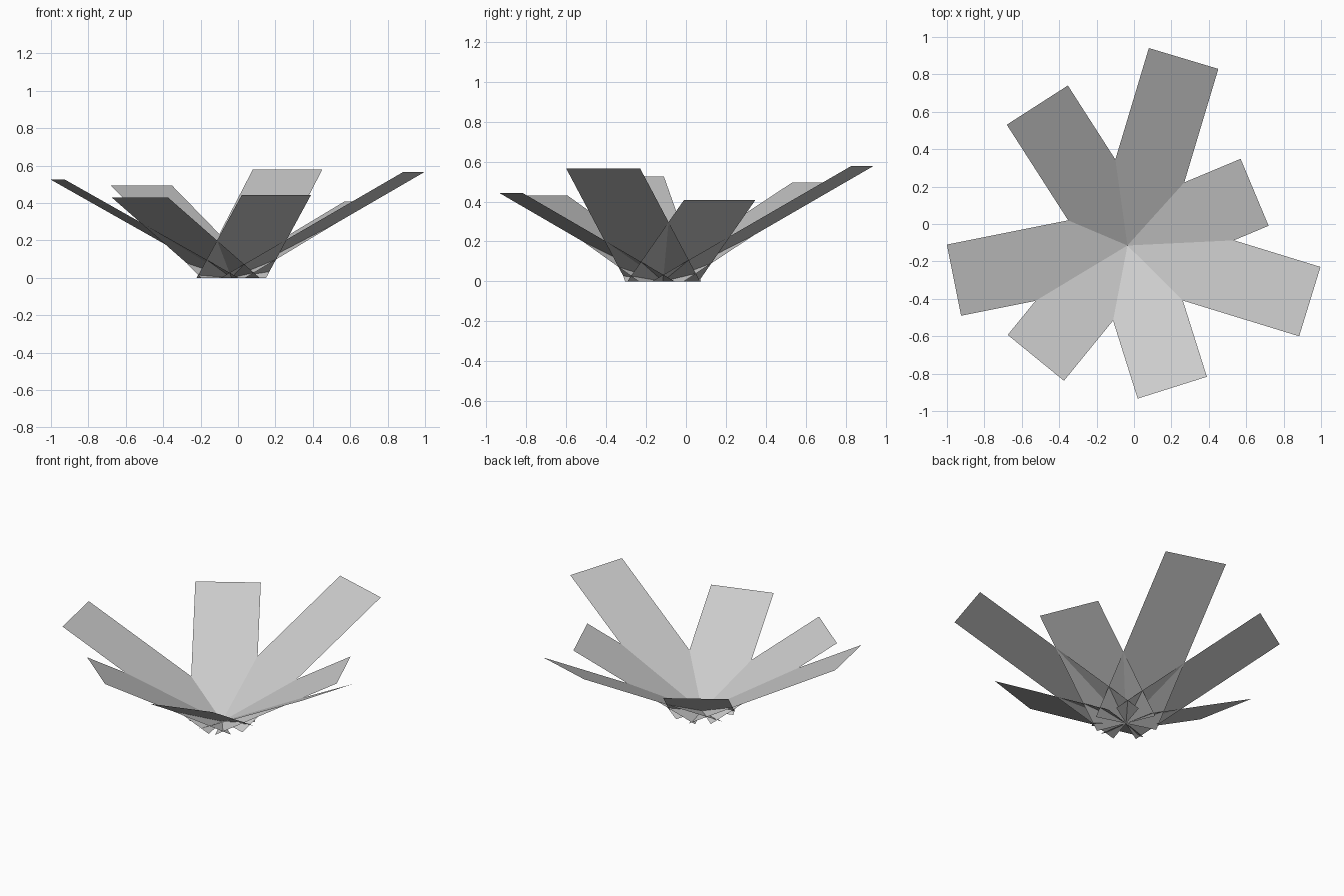
import bpy
import math

if "Cube" in bpy.data.objects:
    bpy.data.objects.remove(bpy.data.objects["Cube"])

# One plain grey for every blade
grey = bpy.data.materials.new("grey")
grey.diffuse_color = (0.6, 0.6, 0.6, 1)
grey.use_nodes = True
grey.node_tree.nodes["Principled BSDF"].inputs["Base Color"].default_value = grey.diffuse_color

HUB = (-0.035, -0.115)            # point shared by all the blade roots
HALF_WIDTH = 0.194
SLOPE = math.tan(math.radians(29))


def blade(name, heading, reach):
    """Flat strip rising outward from the hub along a heading in degrees."""
    a = math.radians(heading)
    dx, dy = math.cos(a), math.sin(a)
    verts = []
    for along, side in ((0, 1), (0, -1), (reach, -1), (reach, 1)):
        verts.append((HUB[0] + dx * along - dy * side * HALF_WIDTH,
                      HUB[1] + dy * along + dx * side * HALF_WIDTH,
                      along * SLOPE))
    mesh = bpy.data.meshes.new(name)
    mesh.from_pydata(verts, [], [(0, 1, 2, 3)])
    mesh.materials.append(grey)
    obj = bpy.data.objects.new(name, mesh)
    bpy.context.collection.objects.link(obj)


# Seven blades: heading and horizontal reach
BLADES = [(73.3, 1.044), (22.7, 0.737), (-17.1, 1.02), (-72.5, 0.797),
          (-129.2, 0.775), (-168.7, 0.946), (122.7, 0.892)]
for i, (heading, reach) in enumerate(BLADES, 1):
    blade(f"grass_blade_{i}", heading, reach)
